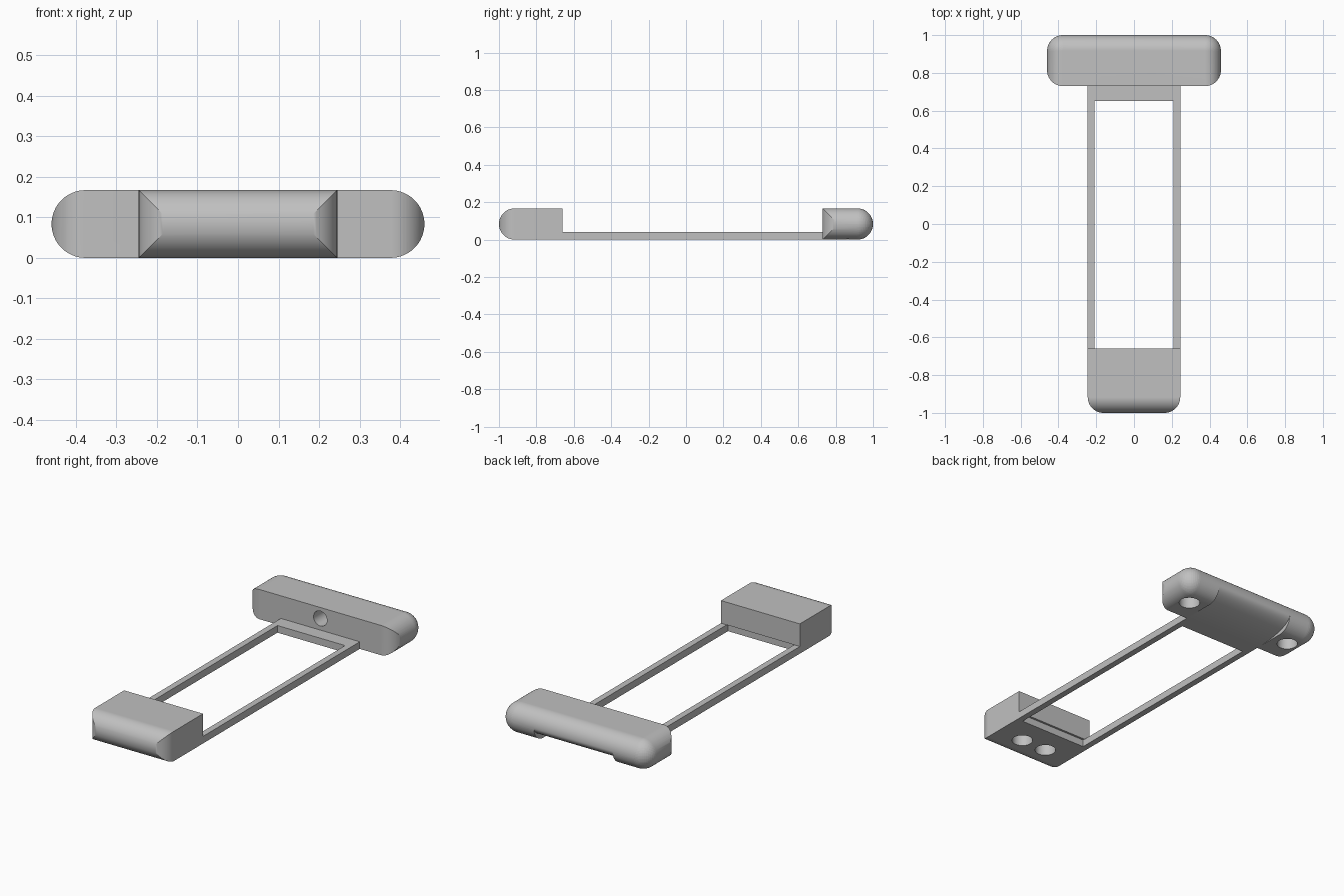
import bpy, bmesh
from math import sin, cos, pi, radians
from mathutils import Matrix, Vector

if "Cube" in bpy.data.objects:
    bpy.data.objects.remove(bpy.data.objects["Cube"], do_unlink=True)

H = 0.167            # overall height
R = H / 2            # edge rounding radius
WIDE, NARROW = 0.46, 0.245
BACK, FRONT = 0.73, -0.66   # inner faces of the two blocks
RAIL = 0.04

grey = bpy.data.materials.new("plain grey")
grey.use_nodes = True
colour = (0.53, 0.53, 0.53, 1)
grey.diffuse_color = colour
grey.node_tree.nodes["Principled BSDF"].inputs["Base Color"].default_value = colour


def finish(bm, name):
    bmesh.ops.recalc_face_normals(bm, faces=bm.faces)
    mesh = bpy.data.meshes.new(name)
    bm.to_mesh(mesh)
    bm.free()
    mesh.materials.append(grey)
    ob = bpy.data.objects.new(name, mesh)
    bpy.context.collection.objects.link(ob)
    return ob


def prism(name, points, axis, lo, hi):
    """Extrude a 2D outline along axis; the outline lies in the other two axes."""
    def place(p, d):
        return {"x": (d, p[0], p[1]), "z": (p[0], p[1], d)}[axis]
    bm = bmesh.new()
    face = bm.faces.new([bm.verts.new(place(p, lo)) for p in points])
    new = bmesh.ops.extrude_face_region(bm, geom=[face])["geom"]
    shift = Vector(place((0, 0), hi - lo))
    bmesh.ops.translate(bm, vec=shift, verts=[g for g in new if isinstance(g, bmesh.types.BMVert)])
    return finish(bm, name)


def box(name, x0, x1, y0, y1, z0, z1):
    return prism(name, [(x0, y0), (x1, y0), (x1, y1), (x0, y1)], "z", z0, z1)


def cylinder(name, centre, radius, depth, rotation=None):
    bm = bmesh.new()
    m = Matrix.Translation(centre) @ (rotation or Matrix())
    bmesh.ops.create_cone(bm, cap_ends=True, segments=32, radius1=radius,
                          radius2=radius, depth=depth, matrix=m)
    return finish(bm, name)


def arc(cx, cy, start, end, rx=R, ry=R, steps=16):
    angles = [radians(start + (end - start) * i / steps) for i in range(steps + 1)]
    return [(cx + rx * cos(a), cy + ry * sin(a)) for a in angles]


def activate(ob):
    bpy.ops.object.select_all(action="DESELECT")
    ob.select_set(True)
    bpy.context.view_layer.objects.active = ob


def combine(ob, other, operation="DIFFERENCE"):
    activate(ob)
    mod = ob.modifiers.new("cut", "BOOLEAN")
    mod.operation, mod.solver, mod.object = operation, "EXACT", other
    bpy.ops.object.modifier_apply(modifier=mod.name)
    bpy.data.objects.remove(other, do_unlink=True)


def smooth(ob):
    activate(ob)
    bpy.ops.object.shade_smooth_by_angle(angle=radians(25))
    mod = ob.modifiers.new("even shading", "WEIGHTED_NORMAL")
    mod.keep_sharp = True


def front_rounded(half_width, y0, y1):
    """Top outline with both front corners rounded."""
    c = half_width - R
    return (arc(-c, y0 + R, 180, 270) + arc(c, y0 + R, 270, 360)
            + [(half_width, y1), (-half_width, y1)])


def opening():
    return box("opening", -0.21, 0.21, FRONT - 0.012, 0.65, -0.1, RAIL)


# Front block: rounded nose profile crossed with rounded corners
front_block = prism("front_block",
                    arc(R - 1, R, 90, 270, steps=32) + [(FRONT, 0), (FRONT, H)],
                    "x", -0.4, 0.4)
combine(front_block, prism("outline", front_rounded(NARROW, -1, 0), "z", -0.2, 0.4), "INTERSECT")
combine(front_block, opening())
for side in (-1, 1):
    combine(front_block, cylinder("socket", (side * 0.08, -0.83, 0), 0.055, 0.22))

# Rear crossbar: pill shape with ball corners at the back
bm = bmesh.new()
for side in (-1, 1):
    for y in (0.4, 1 - R):
        ball = Matrix.Translation((side * (WIDE - R), y, R))
        bmesh.ops.create_uvsphere(bm, u_segments=48, v_segments=32, radius=R, matrix=ball)
hull = bmesh.ops.convex_hull(bm, input=bm.verts)
spare = {g for g in hull["geom_interior"] + hull["geom_unused"] if isinstance(g, bmesh.types.BMVert)}
bmesh.ops.delete(bm, geom=list(spare), context="VERTS")
rear_crossbar = finish(bm, "rear_crossbar")
combine(rear_crossbar, prism("outline", front_rounded(WIDE, BACK, 1.3), "z", -0.2, 0.4), "INTERSECT")

# Sweeping relief under the middle of the crossbar
sweep = arc(BACK + 0.01, R, -90, 0, rx=0.26, ry=R, steps=24)
combine(rear_crossbar, prism("relief", sweep + [(1.1, R), (1.1, -0.1), (BACK + 0.01, -0.1)],
                             "x", -NARROW, NARROW))

# Sockets under both ends and a hole in the inner face
for side in (-1, 1):
    combine(rear_crossbar, cylinder("socket", (side * 0.34, 0.865, 0), 0.055, 0.22))
combine(rear_crossbar, cylinder("hole", (0, BACK, 0.105), 0.042, 0.26, Matrix.Rotation(pi / 2, 4, "X")))

# Thin frame joining the two blocks
rail_frame = box("rail_frame", -NARROW, NARROW, FRONT, BACK, 0, RAIL)
combine(rail_frame, opening())

for part in (front_block, rear_crossbar, rail_frame):
    smooth(part)
